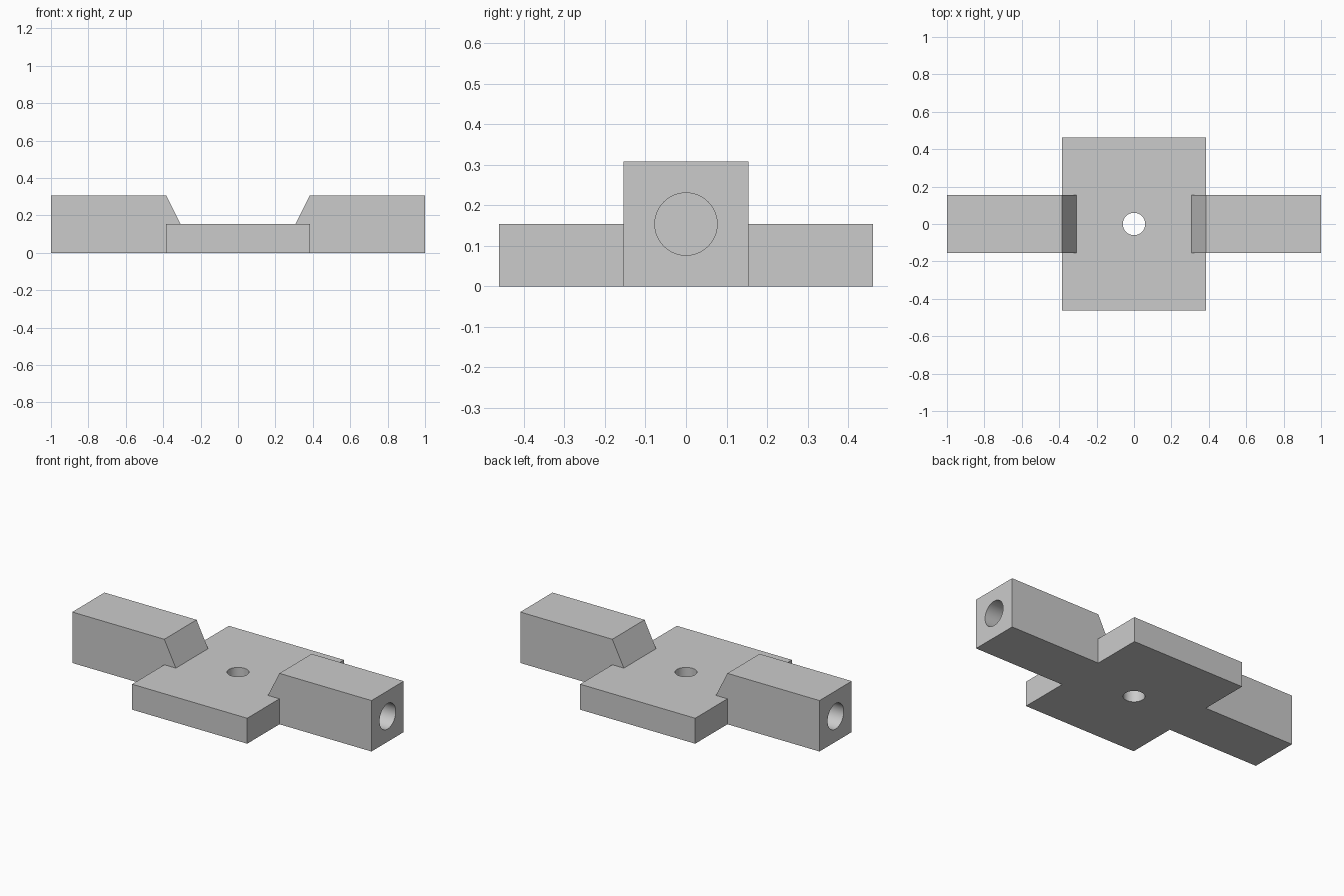
import bpy, bmesh, math
from mathutils import Vector

cube = bpy.data.objects.get("Cube")
if cube:
    bpy.data.objects.remove(cube, do_unlink=True)

U = 1 / 13                    # design unit: the part is 26 units long
HOLE_R, BORE_R, BORE_DEPTH = 0.06, U, 7 * U

grey = bpy.data.materials.new("plain grey")
grey.use_nodes = True
colour = (0.6, 0.6, 0.6, 1)
grey.diffuse_color = colour
grey.node_tree.nodes["Principled BSDF"].inputs["Base Color"].default_value = colour


def make_object(name, bm):
    bmesh.ops.recalc_face_normals(bm, faces=bm.faces)
    mesh = bpy.data.meshes.new(name)
    bm.to_mesh(mesh)
    bm.free()
    mesh.materials.append(grey)
    obj = bpy.data.objects.new(name, mesh)
    bpy.context.collection.objects.link(obj)
    return obj


def extrude(name, points, direction):
    bm = bmesh.new()
    face = bm.faces.new([bm.verts.new(p) for p in points])
    new = bmesh.ops.extrude_face_region(bm, geom=[face])["geom"]
    verts = [v for v in new if isinstance(v, bmesh.types.BMVert)]
    bmesh.ops.translate(bm, verts=verts, vec=Vector(direction))
    return make_object(name, bm)


def cylinder(name, radius, depth, location, rotation=(0, 0, 0)):
    bm = bmesh.new()
    bmesh.ops.create_cone(bm, cap_ends=True, segments=64, radius1=radius,
                          radius2=radius, depth=depth)
    obj = make_object(name, bm)
    obj.location, obj.rotation_euler = location, rotation
    obj.hide_render = True
    return obj


def combine(target, other, operation):
    mod = target.modifiers.new(operation.title(), "BOOLEAN")
    mod.operation, mod.object, mod.solver = operation, other, "EXACT"
    bpy.context.view_layer.objects.active = target
    bpy.ops.object.modifier_apply(modifier=mod.name)
    bpy.data.objects.remove(other, do_unlink=True)


# Flat central plate
plate = extrude("mounting_plate",
                [(x * 5 * U, y * 6 * U, 0) for x, y in ((-1, -1), (1, -1), (1, 1), (-1, 1))],
                (0, 0, 2 * U))

# Two square arms with sloped inner ends, joined below the plate's top
half = [(13, 0), (13, 4), (5, 4), (4, 2)]
profile = half + [(-x, z) for x, z in reversed(half)]
arms = extrude("side_arms", [(x * U, -2 * U, z * U) for x, z in profile], (0, 4 * U, 0))
combine(plate, arms, "UNION")

# Vertical hole through the plate
combine(plate, cylinder("centre_hole_cutter", HOLE_R, 1, (0, 0, 0)), "DIFFERENCE")

# Blind round bore in each arm end
for side in (-1, 1):
    bore = cylinder("bore_cutter", BORE_R, 2 * BORE_DEPTH, (side, 0, 2 * U),
                    (0, math.pi / 2, 0))
    combine(plate, bore, "DIFFERENCE")

plate.name = "bracket_body"
bpy.ops.object.select_all(action="DESELECT")
plate.select_set(True)
bpy.context.view_layer.objects.active = plate
bpy.ops.object.shade_smooth_by_angle(angle=math.radians(25))
